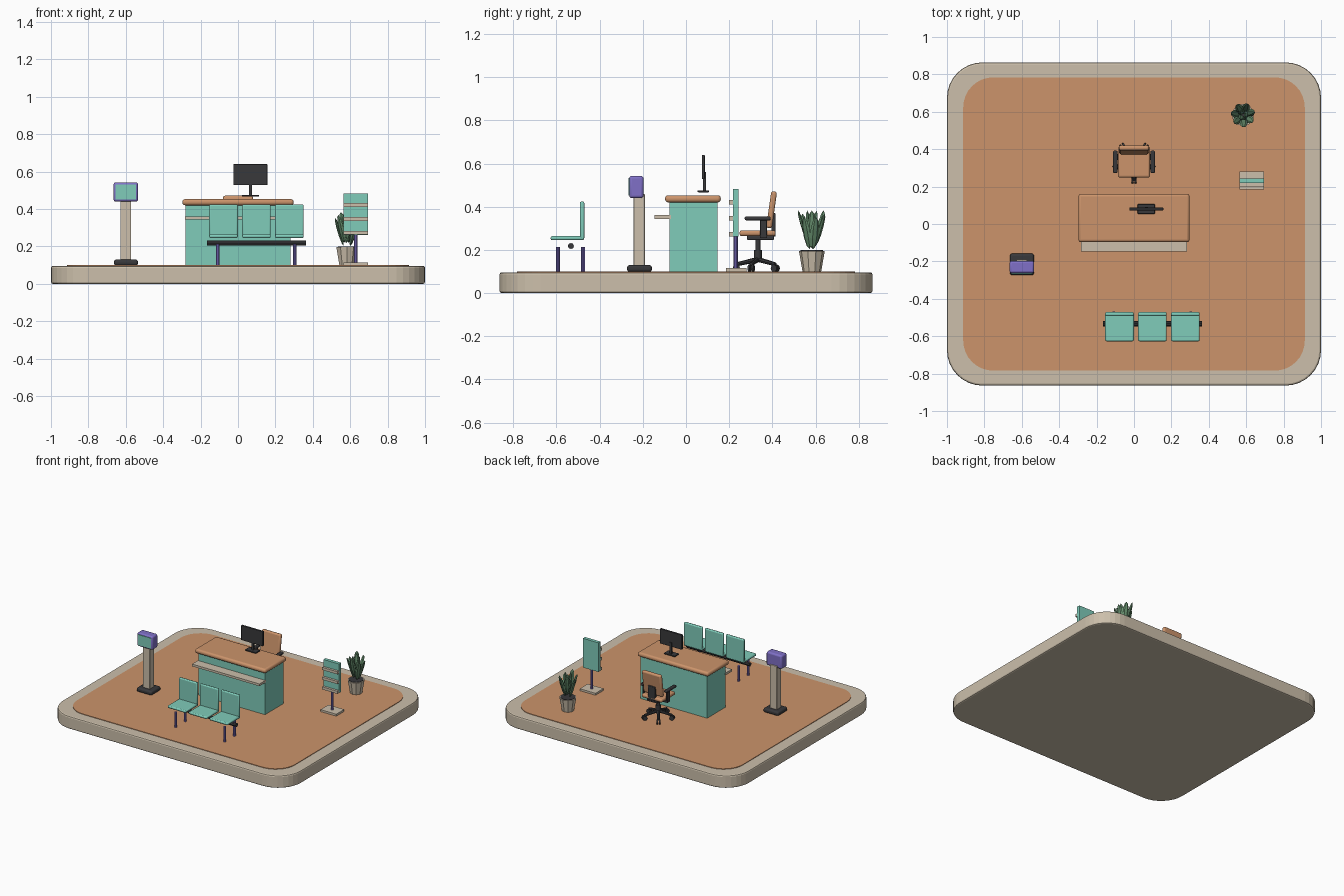
import bpy, bmesh, math
from math import sin, cos, pi, radians
from mathutils import Vector, Matrix

if "Cube" in bpy.data.objects:
    bpy.data.objects.remove(bpy.data.objects["Cube"])


def mat(name, r, g, b):
    m = bpy.data.materials.new(name)
    lin = [c / 12.92 if c <= 0.04045 else ((c + 0.055) / 1.055) ** 2.4 for c in (r, g, b)]
    m.diffuse_color = (*lin, 1)
    m.use_nodes = True
    m.node_tree.nodes["Principled BSDF"].inputs["Base Color"].default_value = m.diffuse_color
    return m


BEIGE = mat("beige", 0.80, 0.75, 0.67)
WOOD = mat("warm_orange", 0.80, 0.58, 0.42)
TEAL = mat("teal", 0.50, 0.80, 0.73)
PURPLE = mat("purple", 0.50, 0.44, 0.78)
DARK = mat("charcoal", 0.22, 0.22, 0.23)
GREEN = mat("leaf_green", 0.40, 0.56, 0.43)


def finish(name, bm, m, bevel=0, seg=2, smooth=True):
    bmesh.ops.recalc_face_normals(bm, faces=bm.faces)
    me = bpy.data.meshes.new(name)
    bm.to_mesh(me)
    bm.free()
    me.materials.append(m)
    ob = bpy.data.objects.new(name, me)
    bpy.context.collection.objects.link(ob)
    if bevel:
        b = ob.modifiers.new("Bevel", 'BEVEL')
        b.width, b.segments, b.limit_method, b.angle_limit = bevel, seg, 'ANGLE', radians(50)
    if smooth:
        bpy.ops.object.select_all(action='DESELECT')
        ob.select_set(True)
        bpy.context.view_layer.objects.active = ob
        bpy.ops.object.shade_smooth_by_angle(angle=radians(35))
    return ob


def box(name, x, y, z, m, bevel=0, seg=2, rot=None):
    bm = bmesh.new()
    bmesh.ops.create_cube(bm, size=1)
    c = Vector(((x[0] + x[1]) / 2, (y[0] + y[1]) / 2, (z[0] + z[1]) / 2))
    bm.transform(Matrix.Diagonal((x[1] - x[0], y[1] - y[0], z[1] - z[0], 1)))
    if rot:
        bm.transform(rot)
    bm.transform(Matrix.Translation(c))
    return finish(name, bm, m, bevel, seg, bool(bevel))


def rod(name, a, b, r1, r2, m, sides=12, smooth=True):
    a, b = Vector(a), Vector(b)
    bm = bmesh.new()
    bmesh.ops.create_cone(bm, cap_ends=True, segments=sides, radius1=r1, radius2=r2, depth=(b - a).length)
    bm.transform(Matrix.Translation((a + b) / 2) @ (b - a).to_track_quat('Z', 'Y').to_matrix().to_4x4())
    return finish(name, bm, m, smooth=smooth)


def slab(name, hx, hy, r, z0, z1, m, bevel=0):
    bm = bmesh.new()
    pts = []
    for q, (sx, sy) in enumerate(((1, 1), (-1, 1), (-1, -1), (1, -1))):
        for i in range(9):
            t = (q + i / 8) * pi / 2
            pts.append(bm.verts.new((sx * (hx - r) + r * cos(t), sy * (hy - r) + r * sin(t), z0)))
    f = bm.faces.new(pts)
    ext = bmesh.ops.extrude_face_region(bm, geom=[f])
    bmesh.ops.translate(bm, vec=(0, 0, z1 - z0),
                        verts=[v for v in ext["geom"] if isinstance(v, bmesh.types.BMVert)])
    return finish(name, bm, m, bevel, 2, False)


# base and floor
slab("base_plinth", 1.0, 0.864, 0.19, 0, 0.096, BEIGE, 0.01)
slab("floor_inlay", 0.913, 0.784, 0.16, 0.09, 0.1, WOOD)

# reception desk
box("desk_body", (-0.28, 0.28), (-0.076, 0.146), (0.098, 0.425), TEAL)
box("desk_top", (-0.297, 0.297), (-0.097, 0.161), (0.42, 0.453), WOOD, 0.014, 3)
box("desk_shelf", (-0.283, 0.283), (-0.147, -0.07), (0.344, 0.361), BEIGE)

# monitor
box("monitor_base", (0.02, 0.112), (0.054, 0.106), (0.467, 0.476), DARK, 0.003)
box("monitor_stem", (0.058, 0.074), (0.078, 0.092), (0.47, 0.56), DARK)
box("monitor_screen", (-0.025, 0.157), (0.073, 0.087), (0.528, 0.64), DARK, 0.002)

# office chair
CY = 0.333
box("chair_seat", (-0.086, 0.086), (0.248, 0.415), (0.264, 0.291), WOOD, 0.011, 3)
box("chair_back", (-0.08, 0.08), (0.383, 0.41), (0.3, 0.472), WOOD, 0.011, 3, Matrix.Rotation(radians(-8), 4, 'X'))
box("chair_back_bracket", (-0.03, 0.03), (0.395, 0.415), (0.262, 0.37), DARK, 0.004)
box("chair_mechanism", (-0.045, 0.045), (CY - 0.05, CY + 0.075), (0.246, 0.266), DARK, 0.004)
rod("chair_column", (0, CY, 0.145), (0, CY, 0.2), 0.018, 0.018, DARK)
rod("chair_gas_lift", (0, CY, 0.19), (0, CY, 0.25), 0.012, 0.012, DARK)
for s in (-1, 1):
    box("armrest_pad", sorted((s * 0.088, s * 0.112)), (0.272, 0.392), (0.337, 0.355), DARK, 0.006)
    box("armrest_post", sorted((s * 0.093, s * 0.106)), (0.343, 0.375), (0.264, 0.34), DARK, 0.003)
    box("armrest_strut", sorted((s * 0.04, s * 0.106)), (0.343, 0.375), (0.256, 0.268), DARK)
for k in range(5):
    t = -pi / 2 + k * 2 * pi / 5
    d, p = Vector((cos(t), sin(t), 0)), Vector((-sin(t), cos(t), 0))
    c = Vector((0, CY, 0)) + d * 0.1
    rod("chair_leg", (0, CY, 0.156), (c.x, c.y, 0.133), 0.012, 0.009, DARK, 8)
    for s in (-1, 1):
        w = c + Vector((0, 0, 0.115)) + p * s * 0.004
        rod("chair_caster", w, w + p * s * 0.009, 0.017, 0.017, DARK, 12)

# information kiosk
box("kiosk_foot", (-0.663, -0.535), (-0.273, -0.158), (0.098, 0.13), DARK, 0.012, 3)
box("kiosk_column", (-0.629, -0.571), (-0.243, -0.19), (0.12, 0.458), BEIGE, 0.003)
box("kiosk_head", (-0.665, -0.534), (-0.263, -0.197), (0.44, 0.543), PURPLE, 0.012, 3)
box("kiosk_screen", (-0.654, -0.545), (-0.267, -0.26), (0.452, 0.532), TEAL)

# row of waiting seats
for i in range(3):
    x = -0.154 + i * 0.176
    box("bench_seat", (x, x + 0.153), (-0.627, -0.472), (0.245, 0.264), TEAL, 0.007)
    box("bench_back", (x, x + 0.153), (-0.492, -0.471), (0.25, 0.424), TEAL, 0.007)
rod("bench_beam", (-0.166, -0.533, 0.218), (0.363, -0.533, 0.218), 0.014, 0.014, DARK, 8)
for x in (-0.108, 0.304):
    for y in (-0.593, -0.477):
        rod("bench_leg", (x, y, 0.096), (x, y, 0.214), 0.01, 0.01, PURPLE, 10)

# leaflet stand
box("stand_foot", (0.563, 0.695), (0.185, 0.281), (0.098, 0.115), BEIGE)
rod("stand_post", (0.63, 0.231, 0.11), (0.63, 0.231, 0.3), 0.01, 0.01, PURPLE, 10)
box("stand_panel", (0.565, 0.695), (0.218, 0.244), (0.262, 0.483), TEAL)
for z in (0.273, 0.347, 0.421):
    box("stand_shelf", (0.565, 0.695), (0.2, 0.22), (z - 0.01, z + 0.01), BEIGE)

# potted plant
PX, PY = 0.583, 0.583
rod("plant_pot", (PX, PY, 0.098), (PX, PY, 0.196), 0.043, 0.06, BEIGE, 10, False)
rod("plant_soil", (PX, PY, 0.19), (PX, PY, 0.199), 0.052, 0.052, DARK, 10, False)


def leaf(angle, lean, r, z, length):
    bm = bmesh.new()
    bmesh.ops.create_uvsphere(bm, u_segments=6, v_segments=5, radius=1)
    bm.transform(Matrix.Diagonal((0.009, 0.021, length / 2, 1)))
    bm.transform(Matrix.Translation((PX, PY, z)) @ Matrix.Rotation(angle, 4, 'Z')
                 @ Matrix.Translation((r, 0, 0)) @ Matrix.Rotation(lean, 4, 'Y'))
    finish("plant_leaf", bm, GREEN, smooth=False)


for k in range(7):
    leaf(k * 2 * pi / 7 + 0.3, radians(17), 0.042, 0.278 + 0.016 * (k % 3), 0.155)
for k in range(3):
    leaf(k * 2 * pi / 3, radians(6), 0.016, 0.3, 0.165)
